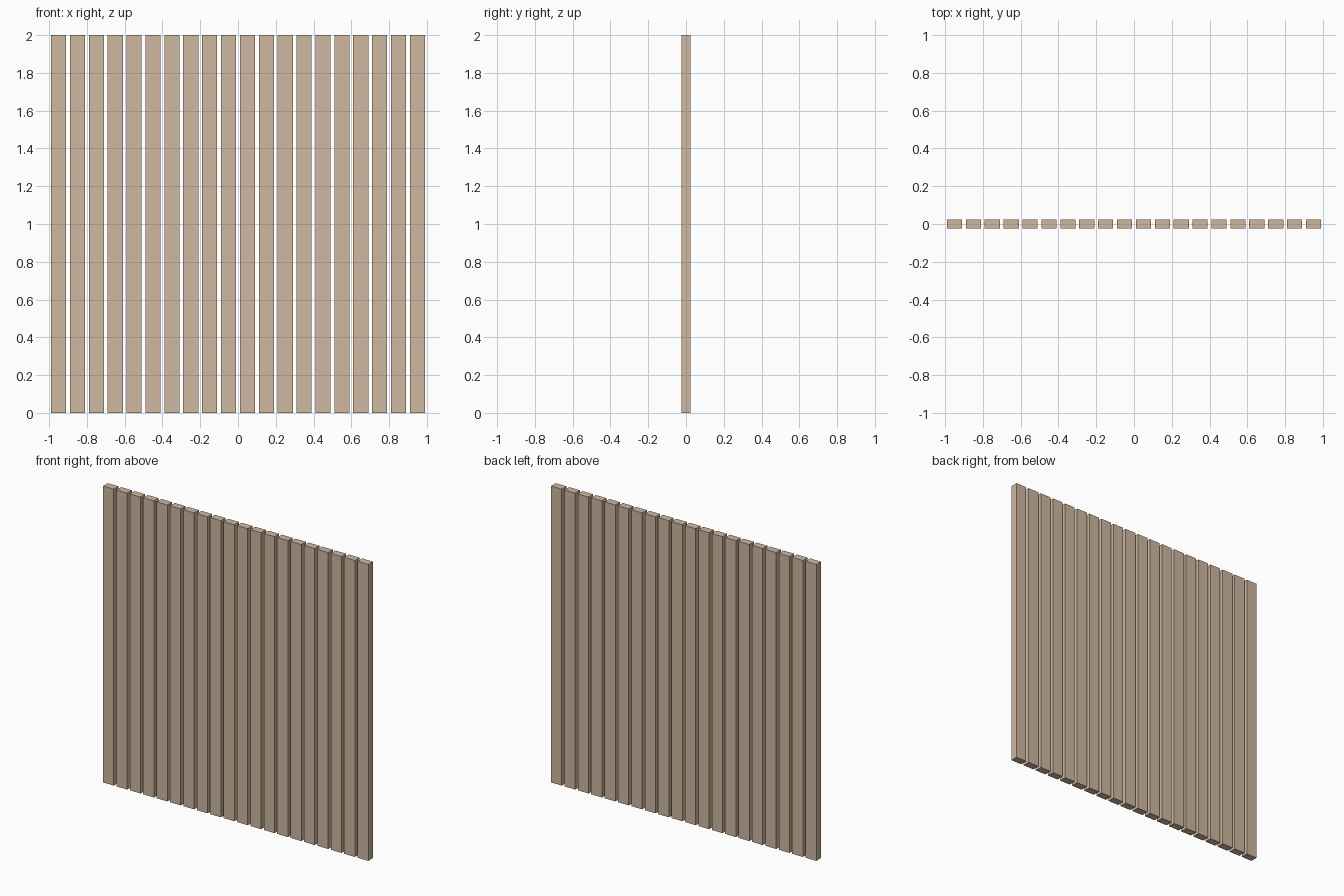
import bpy

if "Cube" in bpy.data.objects:
    bpy.data.objects.remove(bpy.data.objects["Cube"])

COUNT, PITCH = 20, 0.1
WIDTH, DEPTH, HEIGHT = 0.08, 0.05, 2.0

wood = bpy.data.materials.new("wood")
wood.diffuse_color = (0.62, 0.48, 0.35, 1)
wood.use_nodes = True
wood.node_tree.nodes["Principled BSDF"].inputs["Base Color"].default_value = wood.diffuse_color

# First upright slat, real-size box standing on the ground
bpy.ops.mesh.primitive_cube_add(size=1)
first = bpy.context.object
first.name = "slat_01"
for v in first.data.vertices:
    v.co = (v.co.x * WIDTH, v.co.y * DEPTH, v.co.z * HEIGHT)
first.data.materials.append(wood)

# Row of evenly spaced slats sharing one mesh
for i in range(COUNT):
    slat = first if i == 0 else first.copy()
    if i:
        slat.name = f"slat_{i + 1:02d}"
        bpy.context.collection.objects.link(slat)
    slat.location = ((i - (COUNT - 1) / 2) * PITCH, 0, HEIGHT / 2)
